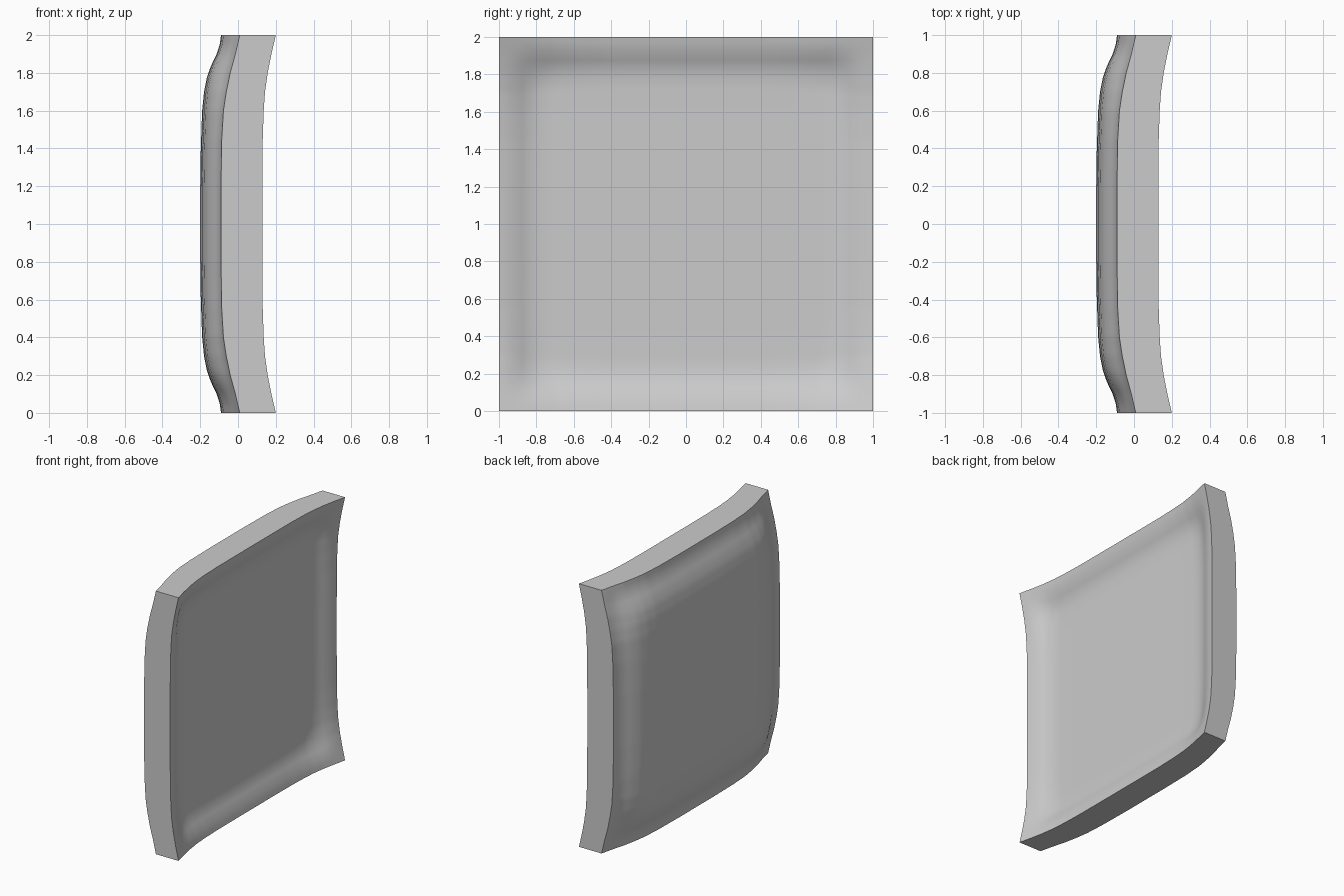
import bpy, bmesh, math

cube = bpy.data.objects.get("Cube")
if cube:
    bpy.data.objects.remove(cube, do_unlink=True)

# Rise of the rim as (distance from border, height), along the border and across the middle
OUTER_EDGE = [(0, .105), (.1, .08), (.2, .05), (.3, .028), (.4, .013), (.55, .004), (.8, 0)]
OUTER_MID = [(0, .11), (.05, .103), (.1, .087), (.16, .058), (.22, .036), (.3, .02), (.4, .01), (.6, .003), (.8, 0)]
INNER_EDGE = [(0, .07), (.1, .047), (.2, .027), (.3, .013), (.4, .006), (.55, .001), (.8, 0)]
INNER_MID = [(0, .07), (.05, .06), (.1, .043), (.15, .021), (.2, .008), (.26, .002), (.4, 0)]


def sample(profile, t):
    for (t0, h0), (t1, h1) in zip(profile, profile[1:]):
        if t <= t1:
            return h0 + (h1 - h0) * (t - t0) / (t1 - t0)
    return 0.0


def rise(edge, mid, t, across):
    """Blend from the border profile to the middle profile."""
    k = min(across / 0.3, 1)
    k = k * k * (3 - 2 * k)
    return sample(edge, t) * (1 - k) + sample(mid, t) * k


def depth(base, edge, mid, y, z):
    ty, tz = max(0, 1 - abs(y)), max(0, 1 - abs(z))
    return base + rise(edge, mid, ty, tz) + rise(edge, mid, tz, ty)


# Dished square panel: one grid extruded into two sculpted skins and a flat rim
bm = bmesh.new()
bmesh.ops.create_grid(bm, x_segments=80, y_segments=80, size=1)
outer = list(bm.verts)
result = bmesh.ops.extrude_face_region(bm, geom=bm.faces[:], use_keep_orig=True)
inner = [v for v in result["geom"] if isinstance(v, bmesh.types.BMVert)]
for verts, base, edge, mid in ((outer, -.2, OUTER_EDGE, OUTER_MID),
                               (inner, .06, INNER_EDGE, INNER_MID)):
    for v in verts:
        y, z = v.co.x, v.co.y
        v.co = (depth(base, edge, mid, y, z), y, z + 1)
bmesh.ops.recalc_face_normals(bm, faces=bm.faces[:])

mesh = bpy.data.meshes.new("dished_panel")
bm.to_mesh(mesh)
bm.free()
panel = bpy.data.objects.new("dished_panel", mesh)
bpy.context.collection.objects.link(panel)

# Plain grey
grey = bpy.data.materials.new("light_grey")
grey.use_nodes = True
colour = (.6, .6, .6, 1)
grey.diffuse_color = colour
grey.node_tree.nodes["Principled BSDF"].inputs["Base Color"].default_value = colour
mesh.materials.append(grey)

# Smooth skins with a crisp rim
bpy.ops.object.select_all(action="DESELECT")
panel.select_set(True)
bpy.context.view_layer.objects.active = panel
bpy.ops.object.shade_smooth_by_angle(angle=math.radians(40))
